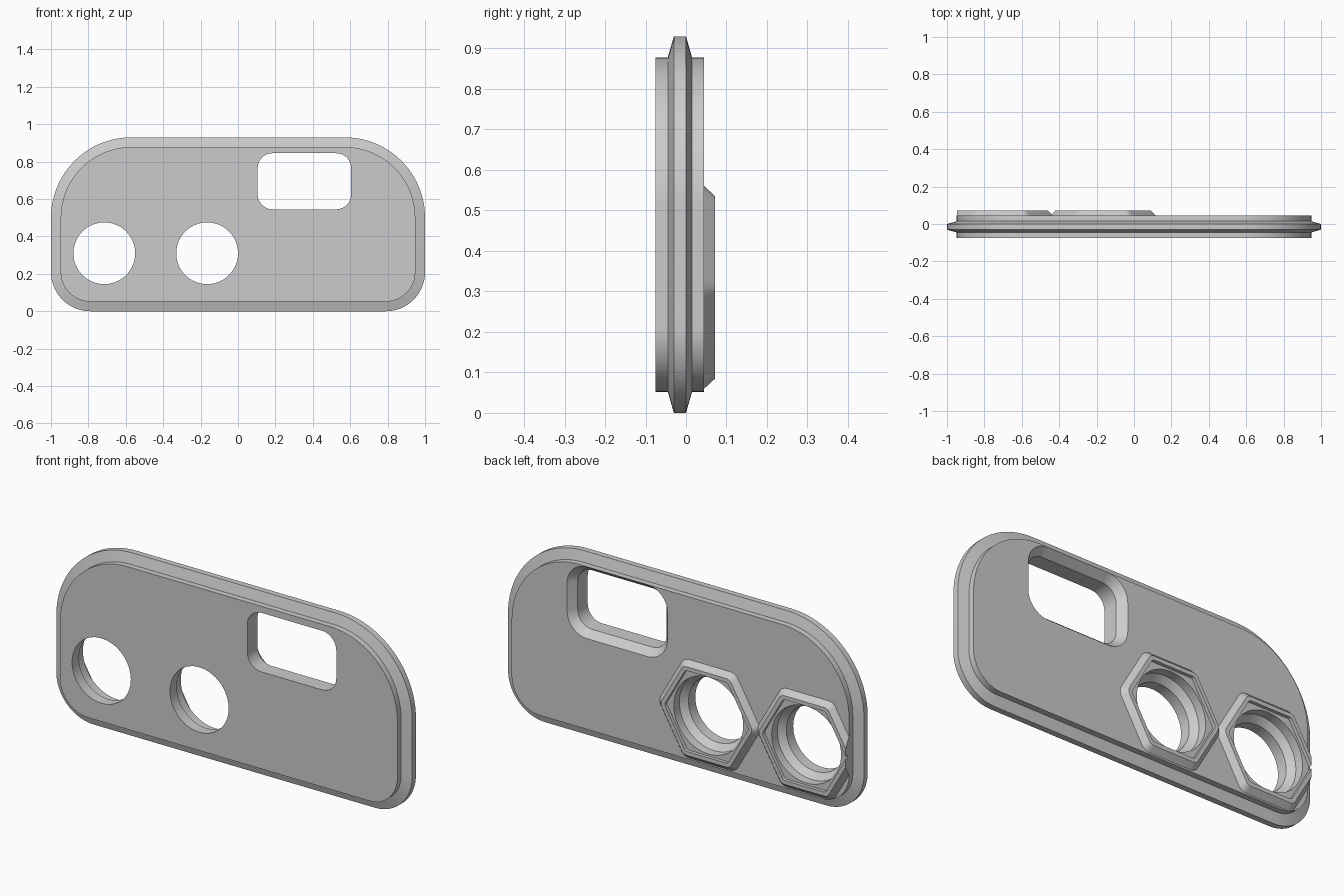
import bpy
import bmesh
import math
from mathutils import Vector

cube = bpy.data.objects.get("Cube")
if cube:
    bpy.data.objects.remove(cube, do_unlink=True)

grey = bpy.data.materials.new("plain_grey")
grey.use_nodes = True
colour = (0.6, 0.6, 0.6, 1)
grey.diffuse_color = colour
grey.node_tree.nodes["Principled BSDF"].inputs["Base Color"].default_value = colour


def rounded(corners, radii, steps=16):
    """Loop of (x, z) points with an arc at every corner."""
    points = []
    for i, corner in enumerate(corners):
        p = Vector(corner)
        a = (Vector(corners[i - 1]) - p).normalized()
        b = (Vector(corners[(i + 1) % len(corners)]) - p).normalized()
        half = a.angle(b) / 2
        centre = p + (a + b).normalized() * radii[i] / math.sin(half)
        start, sweep = -a.orthogonal(), math.pi - 2 * half
        if start.dot(p - centre) < 0:
            start = -start
        turn = 1 if a.x * b.y - a.y * b.x < 0 else -1
        for k in range(steps + 1):
            t = turn * sweep * k / steps
            c, s = math.cos(t), math.sin(t)
            points.append((centre.x + radii[i] * (start.x * c - start.y * s),
                           centre.y + radii[i] * (start.x * s + start.y * c)))
    return points


def outline(inset):
    x, low, high = 1 - inset, inset, 0.93 - inset
    return rounded([(-x, low), (x, low), (x, high), (-x, high)],
                   [r - inset for r in (0.21, 0.21, 0.43, 0.43)], 24)


def window(grow):
    x0, x1, z0, z1 = 0.105 - grow, 0.605 + grow, 0.545 - grow, 0.845 + grow
    return rounded([(x0, z0), (x1, z0), (x1, z1), (x0, z1)], [0.08 + grow] * 4, 10)


def hexagon(x, apothem, radius):
    r = apothem / math.cos(math.pi / 6)
    corners = [(x + r * math.cos(i * math.pi / 3), HOLE_Z + r * math.sin(i * math.pi / 3))
               for i in range(6)]
    return rounded(corners, [radius] * 6, 6)


def circle(x, r, n=64):
    return [(x + r * math.cos(i * math.tau / n), HOLE_Z + r * math.sin(i * math.tau / n))
            for i in range(n)]


def loft(name, layers):
    """Closed solid through (y, loop) layers from front to back."""
    bm = bmesh.new()
    rings = [[bm.verts.new((x, y, z)) for x, z in loop] for y, loop in layers]
    for a, b in zip(rings, rings[1:]):
        for i in range(len(a)):
            bm.faces.new((a[i - 1], a[i], b[i], b[i - 1]))
    bm.faces.new(rings[0])
    bm.faces.new(rings[-1])
    bmesh.ops.recalc_face_normals(bm, faces=bm.faces)
    mesh = bpy.data.meshes.new(name)
    bm.to_mesh(mesh)
    bm.free()
    mesh.materials.append(grey)
    obj = bpy.data.objects.new(name, mesh)
    bpy.context.collection.objects.link(obj)
    return obj


def combine(target, other, operation):
    """Apply a boolean and discard the helper."""
    mod = target.modifiers.new("boolean", "BOOLEAN")
    mod.operation, mod.solver, mod.object = operation, "EXACT", other
    bpy.context.view_layer.objects.active = target
    bpy.ops.object.modifier_apply(modifier=mod.name)
    bpy.data.objects.remove(other, do_unlink=True)


HOLE_Z = 0.31
HOLES = (-0.715, -0.165)
INSET = 0.052

# Plate with a tapered rim around its edge
plate = loft("cover_plate", [
    (-0.075, outline(INSET)), (-0.045, outline(INSET)), (-0.03, outline(0)),
    (0, outline(0)), (0.015, outline(INSET)), (0.045, outline(INSET))])

# Bevelled hexagonal collars on the back, trimmed to the plate edge
for x in HOLES:
    collar = loft("hex_collar", [
        (0.03, hexagon(x, 0.25, 0.05)), (0.045, hexagon(x, 0.25, 0.05)),
        (0.072, hexagon(x, 0.225, 0.03))])
    trim = loft("trim", [(0, outline(INSET + 0.001)), (0.2, outline(INSET + 0.001))])
    combine(collar, trim, "INTERSECT")
    combine(plate, collar, "UNION")

# Hexagonal pockets and stepped round holes
for x in HOLES:
    pocket = loft("pocket", [(0.055, hexagon(x, 0.205, 0.02)), (0.2, hexagon(x, 0.205, 0.02))])
    combine(plate, pocket, "DIFFERENCE")
    bore = loft("bore", [(-0.2, circle(x, 0.165)), (-0.02, circle(x, 0.165)),
                         (0.01, circle(x, 0.195)), (0.2, circle(x, 0.195))])
    combine(plate, bore, "DIFFERENCE")

# Window flared towards the back
flare = 0.032
opening = loft("opening", [(-0.2, window(0)), (0.045 - 0.04, window(0)),
                           (0.045, window(flare)), (0.2, window(flare))])
combine(plate, opening, "DIFFERENCE")

# Smooth curves with crisp edges
bpy.ops.object.select_all(action="DESELECT")
plate.select_set(True)
bpy.context.view_layer.objects.active = plate
bpy.ops.object.shade_smooth_by_angle(angle=math.radians(30))
